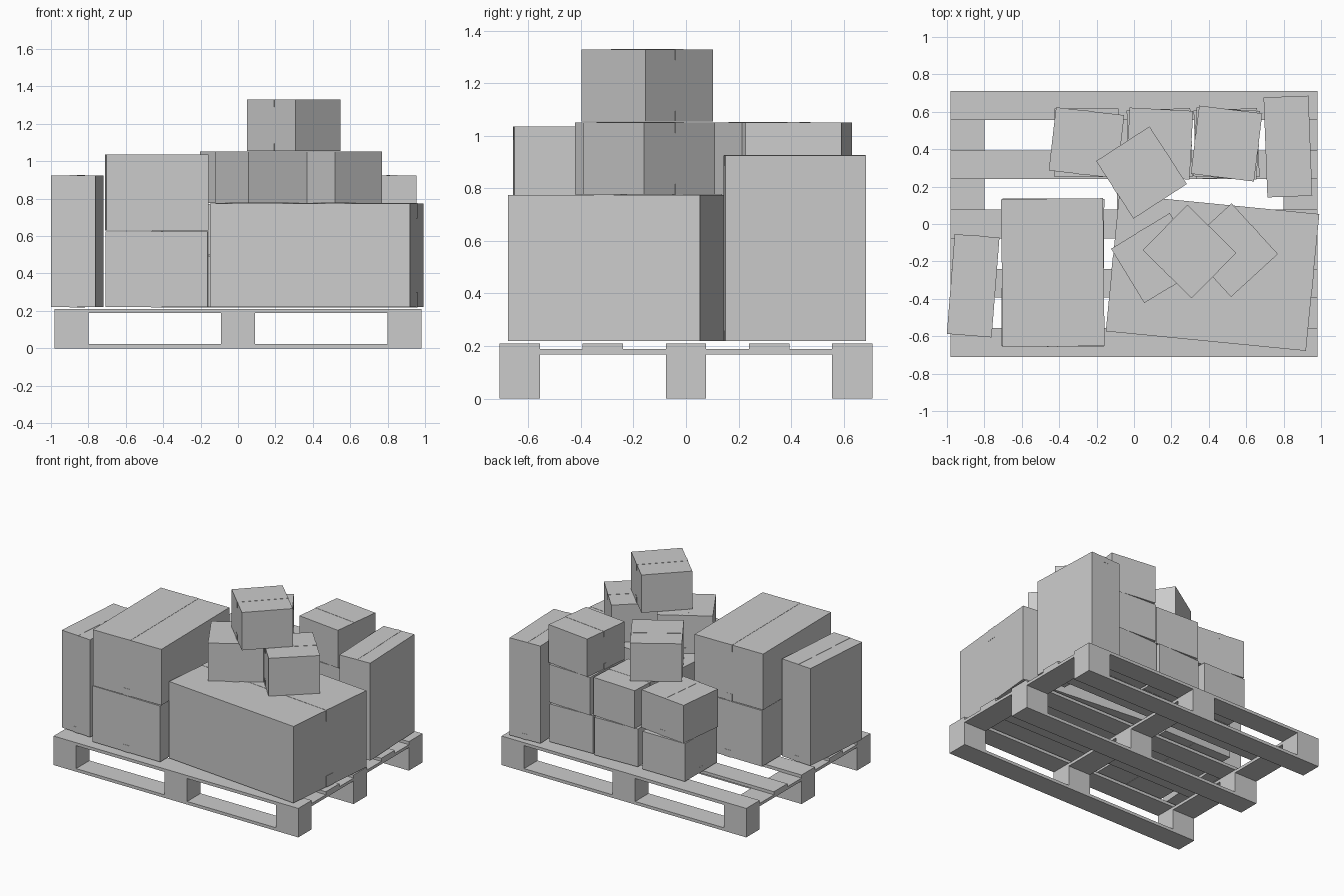
import bpy, bmesh, math
from mathutils import Matrix, Vector

if "Cube" in bpy.data.objects:
    bpy.data.objects.remove(bpy.data.objects["Cube"])


def boxes_object(name, boxes):
    """One object from a list of (centre, size) boxes."""
    bm = bmesh.new()
    for c, s in boxes:
        m = Matrix.Translation(Vector(c)) @ Matrix.Diagonal((*s, 1.0))
        bmesh.ops.create_cube(bm, size=1.0, matrix=m)
    mesh = bpy.data.meshes.new(name)
    bm.to_mesh(mesh)
    bm.free()
    ob = bpy.data.objects.new(name, mesh)
    bpy.context.collection.objects.link(ob)
    return ob


def span(name, x0, x1, y0, y1, z0, z1):
    return boxes_object(name, [(((x0 + x1) / 2, (y0 + y1) / 2, (z0 + z1) / 2),
                                (x1 - x0, y1 - y0, z1 - z0))])


def carton(name, x, y, z0, z1, w, d, deg, tape_w, drop, along="x"):
    """Closed carton with tape strips folded over the ends, top and bottom."""
    h, t = z1 - z0, 0.003
    place = Matrix.Translation((x, y, z0)) @ Matrix.Rotation(math.radians(deg), 4, "Z")
    body = boxes_object(name, [((0, 0, h / 2), (w, d, h))])
    run = w if along == "x" else d
    strips = []
    for zc, zd in ((h, h - drop / 2), (0, drop / 2)):
        strips.append(((0, 0, zc), (run + t, tape_w, t)))
        for s in (-1, 1):
            strips.append(((s * run / 2, 0, zd), (t, tape_w, drop)))
    if along == "y":
        strips = [((c[1], c[0], c[2]), (s[1], s[0], s[2])) for c, s in strips]
    tape = boxes_object(name + "_tape", strips)
    body.matrix_world = place
    tape.matrix_world = place


# Pallet: bottom runners, blocks, cross boards and deck boards
rows = (-0.633, 0.0, 0.633)
cols = (-0.89, 0.0, 0.89)
for i, y in enumerate(rows):
    span(f"pallet_runner_{i}", -0.98, 0.98, y - 0.077, y + 0.077, 0, 0.022)
    for j, x in enumerate(cols):
        span(f"pallet_block_{i}_{j}", x - 0.09, x + 0.09, y - 0.077, y + 0.077, 0.022, 0.167)
for j, x in enumerate(cols):
    span(f"pallet_cross_board_{j}", x - 0.09, x + 0.09, -0.71, 0.71, 0.167, 0.188)
for i, y in enumerate((-0.633, -0.317, 0.0, 0.317, 0.633)):
    span(f"pallet_deck_board_{i}", -0.98, 0.98, y - 0.077, y + 0.077, 0.188, 0.21)

# Tall narrow cartons
carton("tall_carton_left", -0.86, -0.33, 0.22, 0.925, 0.24, 0.535, -4.5, 0.04, 0.04, "y")
carton("tall_carton_right", 0.823, 0.414, 0.22, 0.925, 0.24, 0.535, 2.2, 0.04, 0.04, "y")

# Two long cartons stacked
carton("long_carton_lower", -0.434, -0.26, 0.22, 0.625, 0.545, 0.79, -0.4, 0.055, 0.05, "y")
carton("long_carton_upper", -0.434, -0.26, 0.63, 1.035, 0.545, 0.79, 0.6, 0.055, 0.05, "y")

# Large carton at the front
carton("large_carton", 0.42, -0.26, 0.22, 0.775, 1.075, 0.735, -5.6, 0.075, 0.08)

# Small cartons: x, y, layer, rotation
small = [
    (-0.254, 0.434, 0, 0), (-0.254, 0.434, 1, 83.4),
    (0.137, 0.43, 0, 2), (0.137, 0.43, 1, -3),
    (0.495, 0.43, 0, 2), (0.495, 0.43, 1, -3), (0.495, 0.43, 2, -7),
    (0.04, 0.275, 2, 33),
    (0.123, -0.182, 2, -58.6), (0.52, -0.14, 2, 42.5), (0.297, -0.147, 3, 45.5),
]
for n, (x, y, layer, deg) in enumerate(small):
    z = 0.22 + layer * 0.2785
    carton(f"small_carton_{n}", x, y, z, z + 0.274, 0.34, 0.367, deg, 0.045, 0.04)
